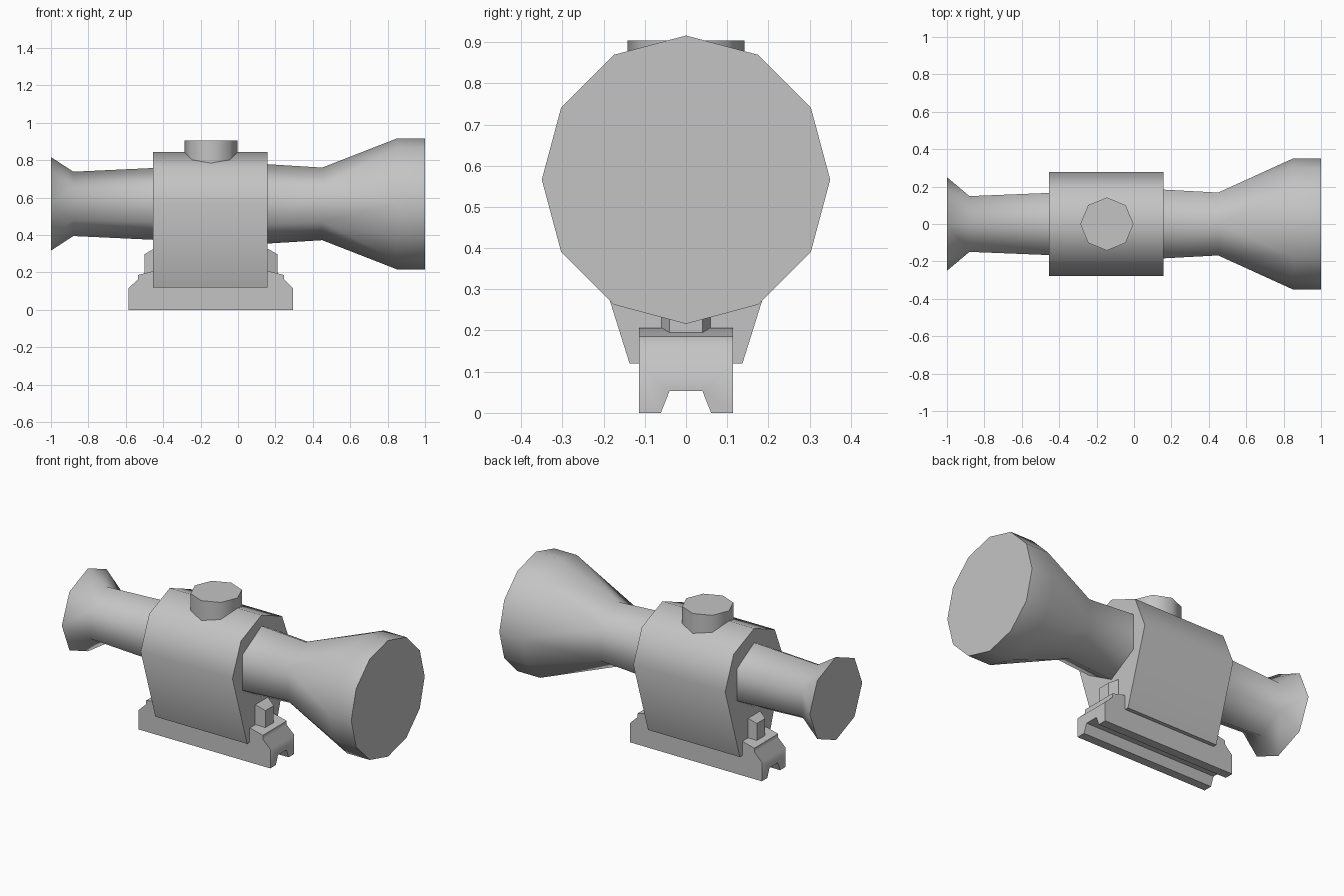
import bpy, bmesh
from math import sin, cos, tau, radians

default = bpy.data.objects.get("Cube")
if default:
    bpy.data.objects.remove(default)

GREY = (0.55, 0.55, 0.55, 1)
mat = bpy.data.materials.new("plain_grey")
mat.use_nodes = True
mat.diffuse_color = GREY
mat.node_tree.nodes["Principled BSDF"].inputs["Base Color"].default_value = GREY


def zip_rings(bm, a, b):
    """Join two closed rings whose vertex counts may differ."""
    n, m = len(a), len(b)
    if n == m:
        for i in range(n):
            bm.faces.new((a[i], a[(i + 1) % n], b[(i + 1) % n], b[i]))
        return
    i = j = 0
    while i < n or j < m:
        if i < n and (i + 1) * m <= (j + 1) * n:
            bm.faces.new((a[i], a[(i + 1) % n], b[j % m]))
            i += 1
        else:
            bm.faces.new((a[i % n], b[(j + 1) % m], b[j]))
            j += 1


def loft(name, rings, angle=50):
    """Skin a list of point rings, cap both ends and smooth up to an angle."""
    bm = bmesh.new()
    loops = [[bm.verts.new(p) for p in ring] for ring in rings]
    for a, b in zip(loops, loops[1:]):
        zip_rings(bm, a, b)
    bm.faces.new(loops[0])
    bm.faces.new(loops[-1])
    bmesh.ops.recalc_face_normals(bm, faces=bm.faces)
    mesh = bpy.data.meshes.new(name)
    bm.to_mesh(mesh)
    bm.free()
    mesh.materials.append(mat)
    ob = bpy.data.objects.new(name, mesh)
    bpy.context.collection.objects.link(ob)
    smooth(ob, angle)
    return ob


def smooth(ob, angle):
    bpy.ops.object.select_all(action='DESELECT')
    ob.select_set(True)
    bpy.context.view_layer.objects.active = ob
    bpy.ops.object.shade_smooth_by_angle(angle=radians(angle))


def ngon(sides, radius):
    """Polygon points with one corner at the top."""
    return [(radius * sin(tau * k / sides), radius * cos(tau * k / sides))
            for k in range(sides)]


AXIS_Z = 0.566   # height of the tube axis
MID_X = -0.145   # centre of the mount and housing

# Sighting tube: flared eyepiece, six-sided barrel, wide objective bell
stations = [(-1, 8, 0.25), (-0.88, 6, 0.172), (-0.45, 6, 0.192), (0.16, 6, 0.212),
            (0.45, 6, 0.194), (0.85, 12, 0.35), (1, 12, 0.35)]
loft("sight_tube", [[(x, y, AXIS_Z + z) for y, z in ngon(n, r)]
                    for x, n, r in stations], 65)

# Housing: upper half of an octagon tapering to a narrow foot
upper = [(y, AXIS_Z + z) for y, z in ngon(8, 0.277) if z > -0.01]
upper.sort()
outline = [(-0.137, 0.12)] + upper + [(0.137, 0.12)]
loft("housing", [[(x, y, z) for y, z in outline] for x in (-0.455, 0.157)])

# Adjustment knob on top
loft("top_knob", [[(MID_X + x, y, z) for x, y in ngon(8, 0.142)]
                  for z in (0.7, 0.904)])

# Mount base: stepped side profile, mirrored about its middle
half = [(0.44, 0), (0.44, 0.115), (0.39, 0.163), (0.39, 0.186), (0.31, 0.206)]
side = half + [(-x, z) for x, z in reversed(half)]
base = loft("mount_base", [[(MID_X + x, y, z) for x, z in side]
                           for y in (-0.114, 0.114)])

# Rail groove cut along the underside
groove = [(-0.081, -0.05), (-0.04, 0.053), (0.04, 0.053), (0.081, -0.05)]
cutter = loft("groove_cutter", [[(x, y, z) for y, z in groove] for x in (-0.8, 0.6)])
cutter.hide_render = True
cut = base.modifiers.new("groove", 'BOOLEAN')
cut.object = cutter
cut.solver = 'EXACT'
bpy.context.view_layer.objects.active = base
bpy.ops.object.modifier_apply(modifier=cut.name)
bpy.data.objects.remove(cutter)
smooth(base, 50)

# Clamp block through the housing, with chamfered ends
clamp = [(-0.355, 0.04, 0.297), (-0.305, 0.06, 0.326),
         (0.305, 0.06, 0.326), (0.355, 0.04, 0.297)]
loft("clamp_block", [[(MID_X + x, -w, 0.18), (MID_X + x, w, 0.18),
                      (MID_X + x, w, top), (MID_X + x, -w, top)]
                     for x, w, top in clamp], 20)
